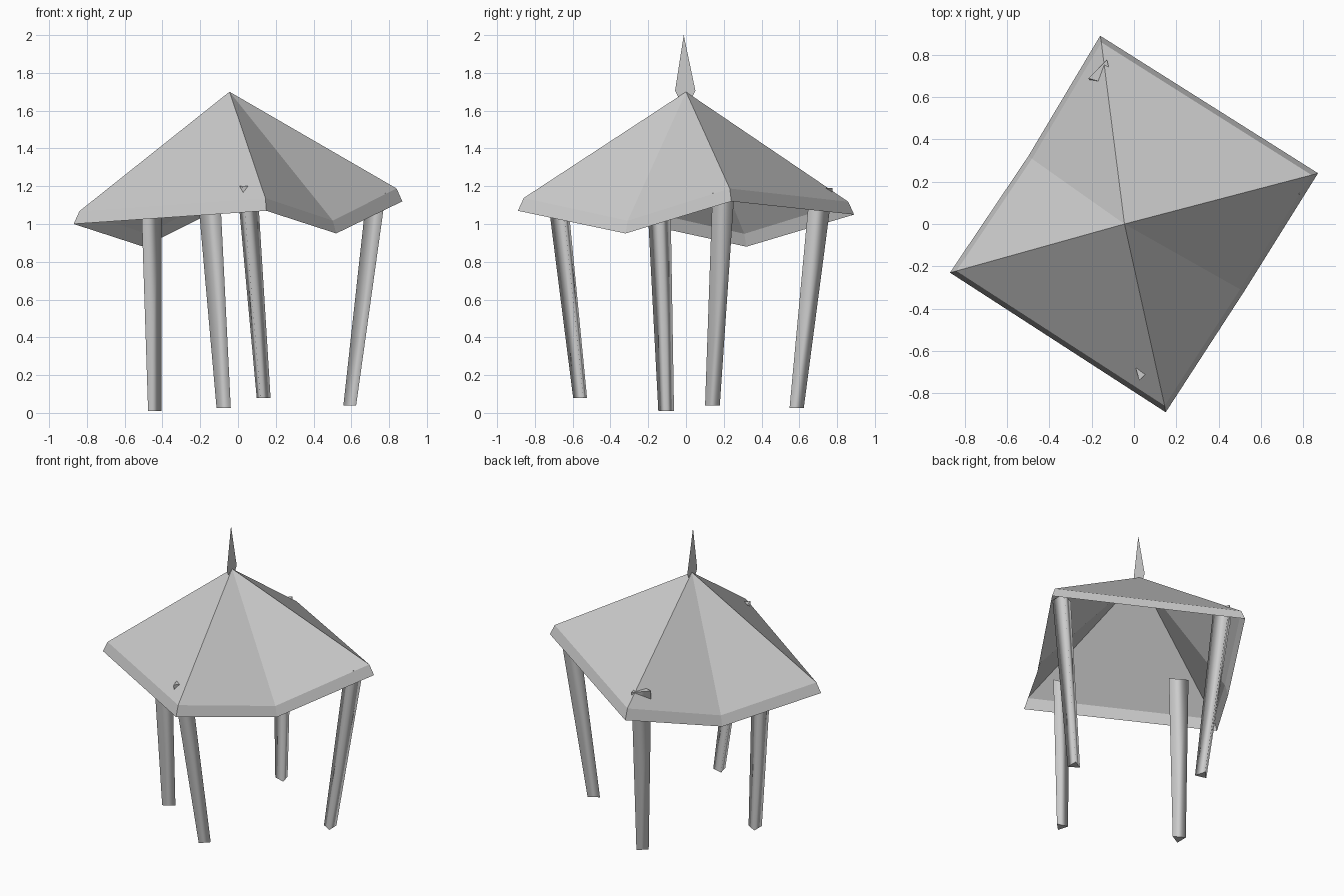
import bpy, bmesh
from math import sin, cos, radians
from mathutils import Vector

cube = bpy.data.objects.get("Cube")
if cube:
    bpy.data.objects.remove(cube, do_unlink=True)

grey = bpy.data.materials.new("plain_grey")
grey.use_nodes = True
grey.diffuse_color = (0.6, 0.6, 0.6, 1)
grey.node_tree.nodes["Principled BSDF"].inputs["Base Color"].default_value = (0.6, 0.6, 0.6, 1)


def make_object(name, bm, smooth=False):
    mesh = bpy.data.meshes.new(name)
    bm.to_mesh(mesh)
    bm.free()
    mesh.materials.append(grey)
    for face in mesh.polygons:
        face.use_smooth = smooth
    obj = bpy.data.objects.new(name, mesh)
    bpy.context.collection.objects.link(obj)
    return obj


# Roof: open shell with two drooping sides and a narrow eave band
apex = Vector((-0.045, 0, 1.70))
eave = [Vector(p) for p in (
    (0.15, -0.89, 1.07), (0.52, -0.32, 0.95), (0.87, 0.24, 1.12),
    (-0.16, 0.89, 1.05), (-0.50, 0.32, 0.88), (-0.87, -0.23, 1.00))]
bm = bmesh.new()
top = bm.verts.new(apex)
low = [bm.verts.new(p) for p in eave]
high = [bm.verts.new((p.x * 0.965, p.y * 0.965, p.z + 0.068)) for p in eave]
for i in range(len(eave)):
    j = (i + 1) % len(eave)
    bm.faces.new((low[i], low[j], high[j], high[i]))
    bm.faces.new((high[i], high[j], top))
make_object("canopy_roof", bm)


# Legs: tapered three-sided posts leaning outwards
def leg(name, foot, head, foot_radius, head_radius, turn):
    bm = bmesh.new()
    rings = []
    for centre, radius in ((foot, foot_radius), (head, head_radius)):
        angles = [radians(turn + 120 * k) for k in range(3)]
        rings.append([bm.verts.new((centre[0] + radius * cos(a),
                                    centre[1] + radius * sin(a), centre[2]))
                      for a in angles])
    a, b = rings
    for k in range(3):
        n = (k + 1) % 3
        bm.faces.new((a[k], a[n], b[n], b[k])).smooth = True
    bm.faces.new(a[::-1])
    bm.faces.new(b)
    obj = make_object(name, bm, smooth=True)
    # Keep the flat ends crisp while the sides blend
    for edge in obj.data.edges:
        z = [obj.data.vertices[v].co.z for v in edge.vertices]
        edge.use_edge_sharp = abs(z[0] - z[1]) < 0.1


leg("right_leg", (-0.452, -0.105, 0.01), (-0.478, -0.145, 1.17), 0.048, 0.072, 120)
leg("back_leg", (-0.07, 0.58, 0.025), (-0.147, 0.707, 1.19), 0.045, 0.072, -45)
leg("front_leg", (0.13, -0.555, 0.08), (0.041, -0.678, 1.20), 0.044, 0.064, 255)
leg("left_leg", (0.603, 0.14, 0.04), (0.749, 0.198, 1.165), 0.045, 0.067, -60)

# Spire: thin flat blade on the peak
bm = bmesh.new()
outline = ((-0.012, 2.0), (-0.058, 1.705), (-0.035, 1.662), (0.028, 1.662), (0.05, 1.705))
bm.faces.new([bm.verts.new((apex.x, y, z)) for y, z in outline])
make_object("roof_spire", bm)
